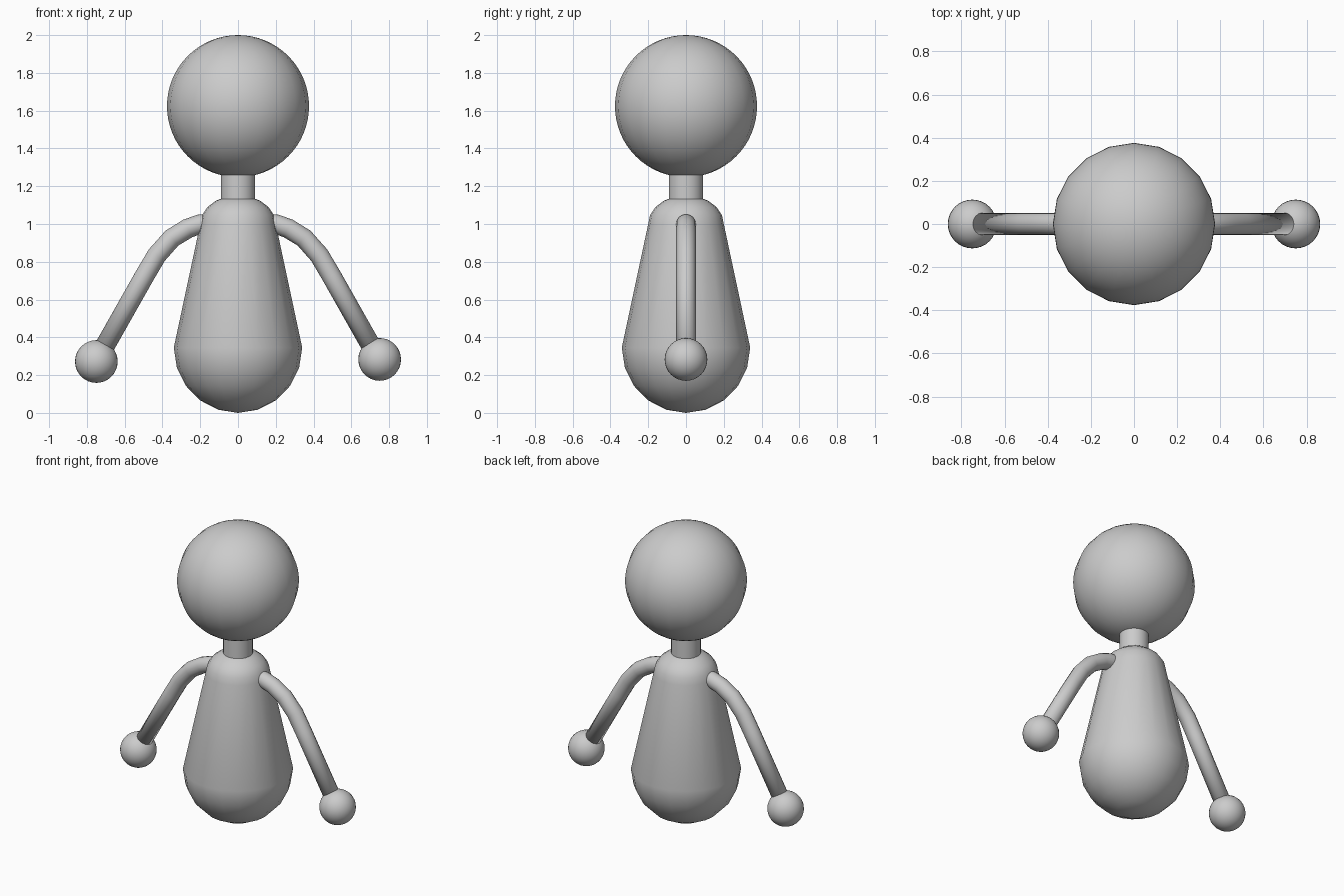
import bpy, bmesh, math
from mathutils import Vector

if "Cube" in bpy.data.objects:
    bpy.data.objects.remove(bpy.data.objects["Cube"])


def make_object(name, bm):
    bmesh.ops.recalc_face_normals(bm, faces=bm.faces)
    mesh = bpy.data.meshes.new(name)
    bm.to_mesh(mesh)
    bm.free()
    mesh.shade_smooth()
    obj = bpy.data.objects.new(name, mesh)
    bpy.context.collection.objects.link(obj)
    return obj


def lathe(name, profile, sides=20):
    bm = bmesh.new()
    verts = [bm.verts.new((r, 0, z)) for r, z in profile]
    edges = [bm.edges.new(pair) for pair in zip(verts, verts[1:])]
    bmesh.ops.spin(bm, geom=verts + edges, cent=(0, 0, 0), axis=(0, 0, 1),
                   angle=2 * math.pi, steps=sides)
    bmesh.ops.remove_doubles(bm, verts=bm.verts, dist=1e-4)
    return make_object(name, bm)


def ball(name, radius, location, segments, rings):
    bm = bmesh.new()
    bmesh.ops.create_uvsphere(bm, u_segments=segments, v_segments=rings, radius=radius)
    bmesh.ops.translate(bm, verts=bm.verts, vec=location)
    return make_object(name, bm)


def tube(name, path, radius, sides=16):
    bm = bmesh.new()
    pts = [Vector((x, 0, z)) for x, z in path]
    rings = []
    for i, p in enumerate(pts):
        t = (pts[min(i + 1, len(pts) - 1)] - pts[max(i - 1, 0)]).normalized()
        side = Vector((0, 1, 0)).cross(t)
        rings.append([bm.verts.new(p + radius * (math.cos(a) * side + math.sin(a) * Vector((0, 1, 0))))
                      for a in (2 * math.pi * k / sides for k in range(sides))])
    for r0, r1 in zip(rings, rings[1:]):
        for k in range(sides):
            n = (k + 1) % sides
            bm.faces.new((r0[k], r0[n], r1[n], r1[k]))
    bm.faces.new(rings[0])
    bm.faces.new(rings[-1])
    return make_object(name, bm)


# Body: round base, tapering sides, domed shoulders
step = math.radians(18)
base = [(0.34 * math.sin(i * step), 0.345 - 0.345 * math.cos(i * step)) for i in range(6)]
dome = [(0.2 * math.cos(i * step), 1.0 + 0.152 * math.sin(i * step)) for i in range(6)]
lathe("body", base + dome)

# Neck
neck = lathe("neck", [(0, 1.1), (0.091, 1.1), (0.091, 1.3), (0, 1.3)], 32)
neck.data.set_sharp_from_angle(angle=math.radians(40))

# Head
ball("head", 0.376, (0, 0, 1.624), 20, 32)

# Arms and hands
arm_path = [(0.12, 1.0), (0.2, 1.0), (0.265, 0.977), (0.35, 0.925),
            (0.43, 0.835), (0.495, 0.725), (0.71, 0.345)]
for label, s, hand_z in (("right", 1, 0.283), ("left", -1, 0.272)):
    tube(label + "_arm", [(s * x, z) for x, z in arm_path], 0.052)
    ball(label + "_hand", 0.113, (s * 0.75, 0, hand_z), 32, 16)
